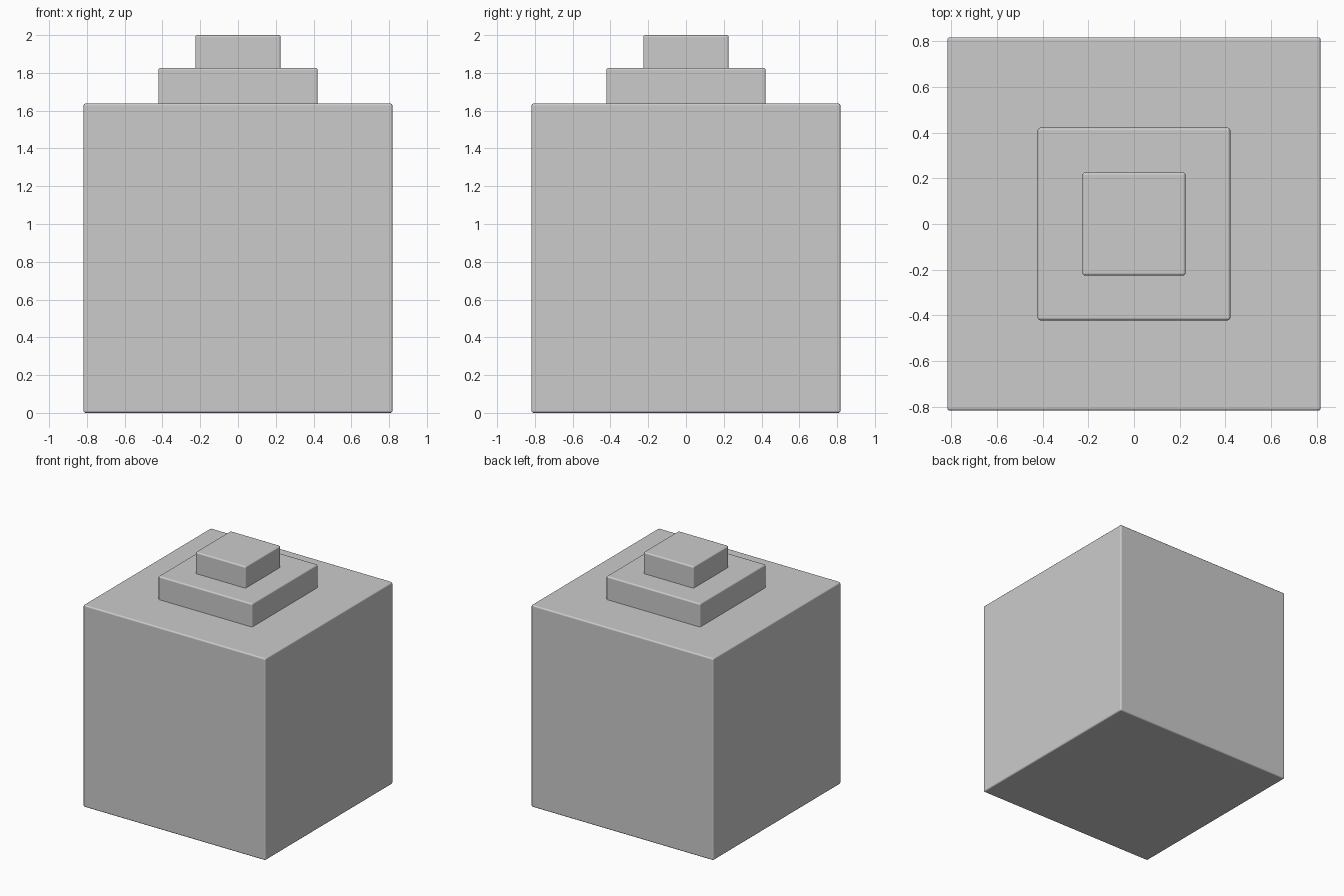
import bpy

if "Cube" in bpy.data.objects:
    bpy.data.objects.remove(bpy.data.objects["Cube"])

BEVEL = 0.012


def block(name, width, z0, z1):
    """Square block with slightly rounded edges, spanning z0 to z1."""
    bpy.ops.mesh.primitive_cube_add(size=1, location=(0, 0, (z0 + z1) / 2))
    ob = bpy.context.object
    ob.name = name
    ob.scale = (width, width, z1 - z0)
    bpy.ops.object.transform_apply(location=False, rotation=False, scale=True)
    bpy.ops.object.shade_smooth_by_angle()
    mod = ob.modifiers.new("rounded_edges", 'BEVEL')
    mod.width = BEVEL
    mod.segments = 3
    mod.harden_normals = True
    return ob


# Large body, then two steps each sunk slightly into the block below
block("body", 1.636, 0.0, 1.638)
block("lower_step", 0.844, 1.638 - 2 * BEVEL, 1.826)
block("upper_step", 0.452, 1.826 - 2 * BEVEL, 2.0)
